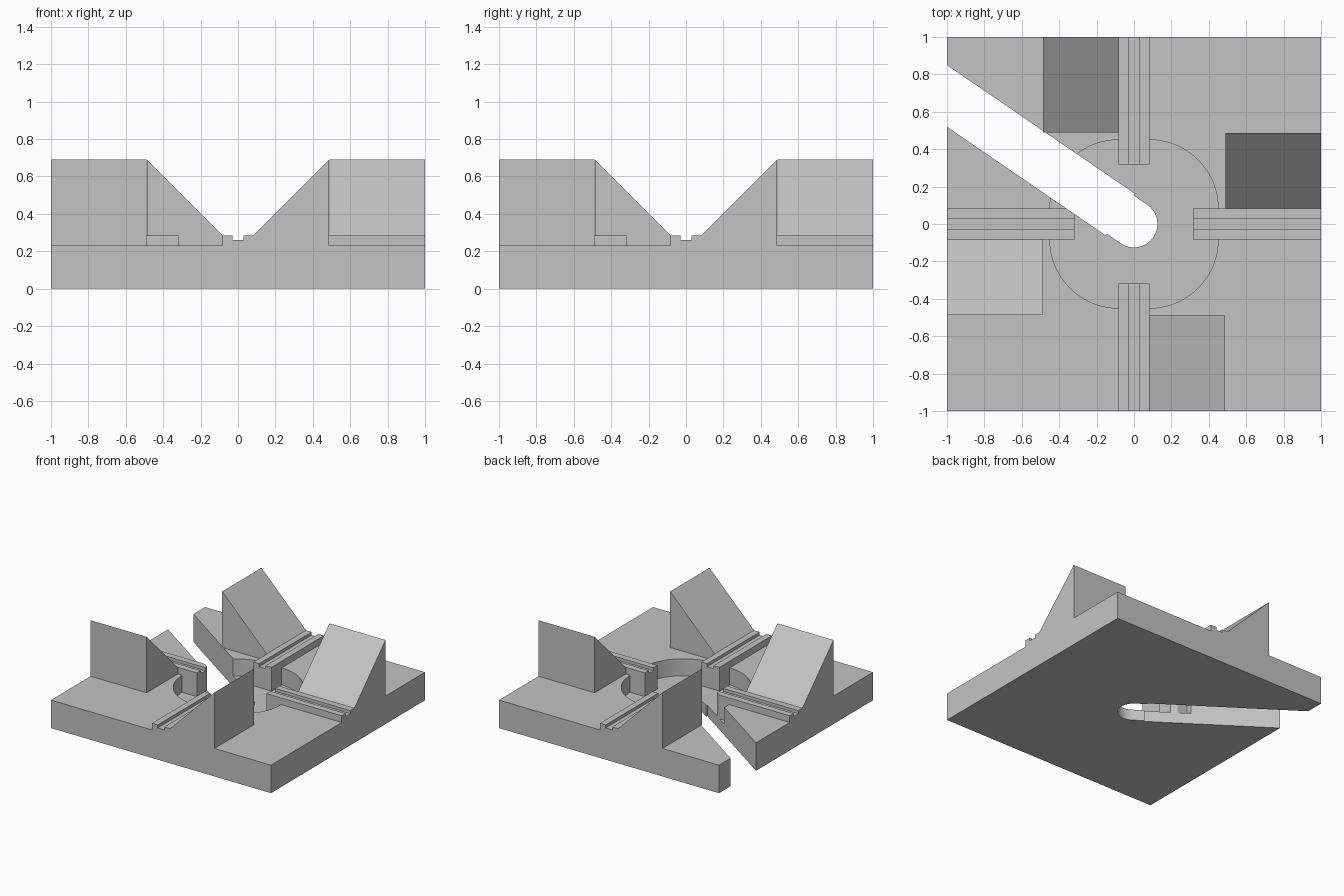
import bpy, bmesh, math
from math import cos, sin, pi, radians
from mathutils import Matrix

if "Cube" in bpy.data.objects:
    bpy.data.objects.remove(bpy.data.objects["Cube"], do_unlink=True)

grey = bpy.data.materials.new("plain_grey")
grey.use_nodes = True
colour = (0.55, 0.55, 0.55, 1)
grey.diffuse_color = colour
grey.node_tree.nodes["Principled BSDF"].inputs["Base Color"].default_value = colour

BASE_TOP, FLOOR, RAIL_TOP = 0.23, 0.09, 0.285
RAIL_HALF, RAIL_END, REACH = 0.082, 0.317, 0.45


def prism(name, outline, start, end, matrix=Matrix()):
    """Extrude a flat outline along local z, then place it."""
    bm = bmesh.new()
    low = [bm.verts.new((x, y, start)) for x, y in outline]
    face = bm.faces.new(low)
    top = bmesh.ops.extrude_face_region(bm, geom=[face])["geom"]
    verts = [v for v in top if isinstance(v, bmesh.types.BMVert)]
    bmesh.ops.translate(bm, verts=verts, vec=(0, 0, end - start))
    bm.transform(matrix)
    bmesh.ops.recalc_face_normals(bm, faces=bm.faces)
    mesh = bpy.data.meshes.new(name)
    bm.to_mesh(mesh)
    bm.free()
    mesh.materials.append(grey)
    ob = bpy.data.objects.new(name, mesh)
    bpy.context.collection.objects.link(ob)
    return ob


def select(ob):
    bpy.ops.object.select_all(action="DESELECT")
    ob.select_set(True)
    bpy.context.view_layer.objects.active = ob


def cut(ob, cutter):
    mod = ob.modifiers.new("cut", "BOOLEAN")
    mod.operation, mod.solver, mod.object = "DIFFERENCE", "EXACT", cutter
    select(ob)
    bpy.ops.object.modifier_apply(modifier=mod.name)


# Square base plate
base = prism("base_plate", [(-1, -1), (1, -1), (1, 1), (-1, 1)], 0, BASE_TOP)

# Rounded recess that leaves a supporting arm under each rail
quarter = []
for i in range(25):
    a = i / 24 * pi / 2
    r = REACH - RAIL_HALF
    quarter.append((RAIL_HALF + r * cos(a), RAIL_HALF + r * sin(a)))
quarter += [(RAIL_HALF, RAIL_END), (-RAIL_HALF, RAIL_END)]
recess = []
for turn in range(4):
    c, s = cos(turn * pi / 2), sin(turn * pi / 2)
    recess += [(x * c - y * s, x * s + y * c) for x, y in quarter]
recess_cutter = prism("recess_cutter", recess, FLOOR, 0.5)

# Slanted slot with a round end, slightly wider towards the edge
wide, narrow, step = 0.136, 0.125, -0.09
slot = [(step, wide), (-2, wide), (-2, -wide), (step, -wide)]
for i in range(33):
    a = -pi / 2 + i / 32 * pi
    slot.append((narrow * cos(a), narrow * sin(a)))
slot.insert(4, (step, -narrow))
slot.append((step, narrow))
slot_cutter = prism("slot_cutter", slot, -0.5, 1.5, Matrix.Rotation(radians(-34.4), 4, "Z"))

cut(base, recess_cutter)
cut(base, slot_cutter)

# Grooved rail and sloping wedge, repeated on all four sides
groove, groove_z = 0.03, 0.26
rail = [(-RAIL_HALF, BASE_TOP), (RAIL_HALF, BASE_TOP), (RAIL_HALF, RAIL_TOP),
        (groove, RAIL_TOP), (groove, groove_z), (-groove, groove_z),
        (-groove, RAIL_TOP), (-RAIL_HALF, RAIL_TOP)]
wedge = [(RAIL_HALF, BASE_TOP), (0.487, BASE_TOP), (0.487, 0.69), (RAIL_HALF, RAIL_TOP)]
upright = Matrix.Rotation(pi / 2, 4, "X")  # profile stands up, extrudes to -y
for turn, side in enumerate(("front", "left", "back", "right")):
    place = Matrix.Rotation(turn * pi / 2, 4, "Z") @ upright
    rail_ob = prism(side + "_rail", rail, RAIL_END, 1, place)
    prism(side + "_wedge", wedge, 0.49, 1, place)
    if side == "right":
        cut(rail_ob, slot_cutter)

for helper in (recess_cutter, slot_cutter):
    bpy.data.objects.remove(helper, do_unlink=True)

select(base)
bpy.ops.object.shade_smooth_by_angle(angle=radians(25))
